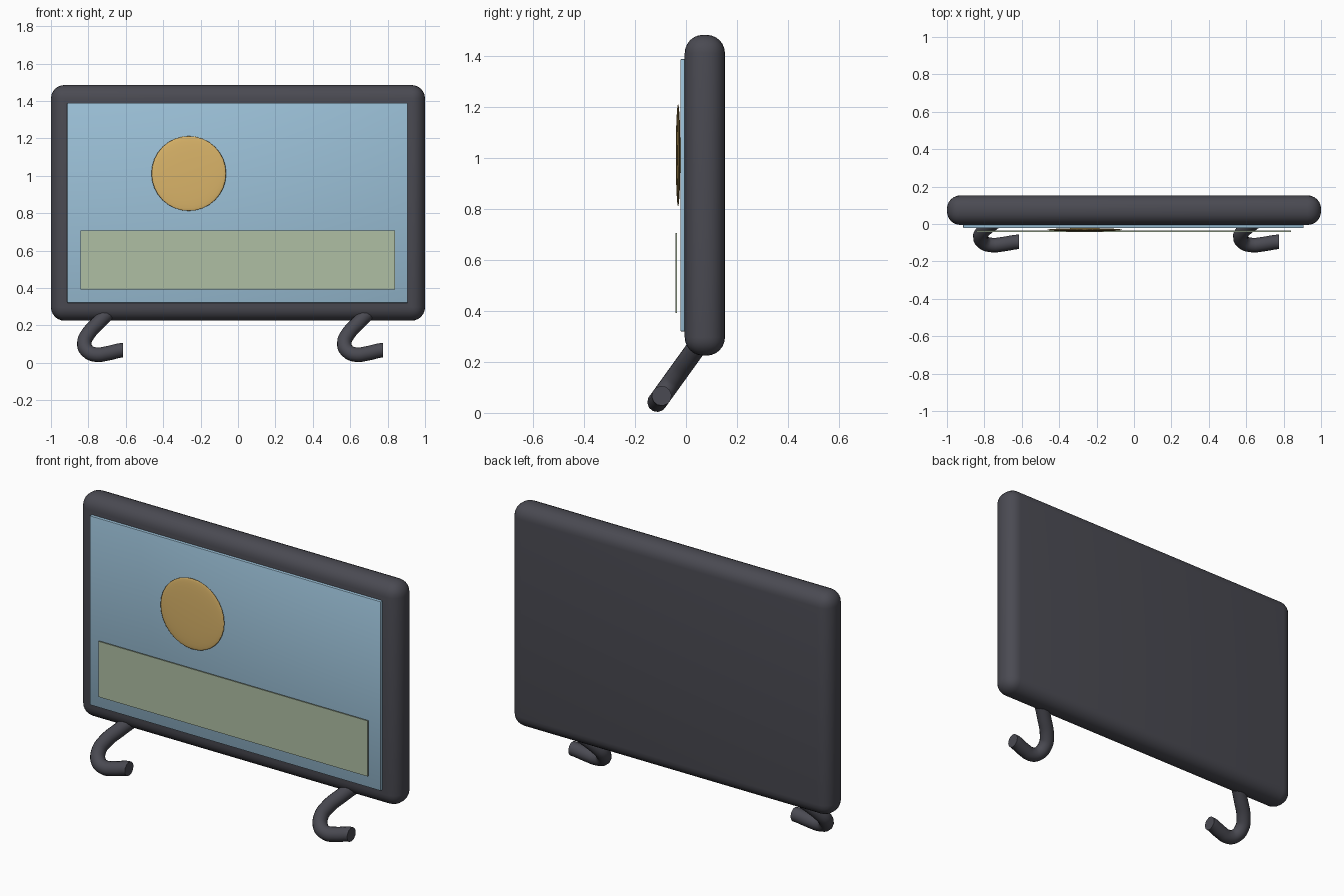
import bpy, math

if "Cube" in bpy.data.objects:
    bpy.data.objects.remove(bpy.data.objects["Cube"])


def material(name, rgb):
    m = bpy.data.materials.new(name)
    lin = [((c / 255 + 0.055) / 1.055) ** 2.4 for c in rgb]
    m.diffuse_color = (*lin, 1)
    m.use_nodes = True
    m.node_tree.nodes["Principled BSDF"].inputs["Base Color"].default_value = m.diffuse_color
    return m


DARK = material("charcoal", (74, 74, 82))
BLUE = material("sky_blue", (155, 192, 215))
GREEN = material("sage_green", (175, 191, 164))
GOLD = material("gold", (218, 180, 105))


def box(name, x, y, z, mat, bevel=0, segments=1):
    """Box from (min, max) ranges, with optional rounded edges."""
    bpy.ops.mesh.primitive_cube_add(size=1, location=[sum(r) / 2 for r in (x, y, z)])
    ob = bpy.context.object
    ob.name = name
    ob.scale = [r[1] - r[0] for r in (x, y, z)]
    bpy.ops.object.transform_apply(location=False, rotation=False, scale=True)
    ob.data.materials.append(mat)
    if bevel:
        b = ob.modifiers.new("round", 'BEVEL')
        b.width, b.segments = bevel, segments
        bpy.ops.object.modifier_apply(modifier=b.name)
        bpy.ops.object.shade_smooth_by_angle(angle=math.radians(35))
    return ob


# Rounded casing, display panel and landscape strip
box("casing", (-1, 1), (-0.005, 0.153), (0.225, 1.485), DARK, 0.072, 6)
box("screen", (-0.913, 0.907), (-0.022, 0.0), (0.32, 1.39), BLUE, 0.004, 2)
box("ground_strip", (-0.843, 0.84), (-0.042, -0.035), (0.392, 0.706), GREEN)

# Flattened sun disc
bpy.ops.mesh.primitive_uv_sphere_add(segments=32, ring_count=16, radius=1,
                                     location=(-0.263, -0.031, 1.012))
sun = bpy.context.object
sun.name = "sun"
sun.scale = (0.2, 0.009, 0.2)
bpy.ops.object.transform_apply(location=False, rotation=False, scale=True)
sun.data.materials.append(GOLD)
bpy.ops.object.shade_smooth()

# Hooked tubular feet, lying in a plane that leans forward
HOOK = [(-0.69, 0.27), (-0.745, 0.215), (-0.803, 0.152), (-0.822, 0.105),
        (-0.802, 0.06), (-0.755, 0.043), (-0.70, 0.05), (-0.614, 0.067)]


def foot(name, dx):
    cu = bpy.data.curves.new(name, 'CURVE')
    cu.dimensions = '3D'
    cu.bevel_depth, cu.bevel_resolution = 0.039, 4
    cu.resolution_u = 6
    cu.use_fill_caps = True
    sp = cu.splines.new('BEZIER')
    sp.bezier_points.add(len(HOOK) - 1)
    for p, (x, z) in zip(sp.bezier_points, HOOK):
        p.co = (x + dx, -0.097 + (z - 0.065) * 0.72, z)
        p.handle_left_type = p.handle_right_type = 'AUTO'
    # Square the open end off along x
    end = sp.bezier_points[-1]
    end.handle_left_type = end.handle_right_type = 'FREE'
    end.handle_left = end.co - type(end.co)((0.03, 0, 0))
    end.handle_right = end.co + type(end.co)((0.03, 0, 0))
    ob = bpy.data.objects.new(name, cu)
    bpy.context.collection.objects.link(ob)
    bpy.ops.object.select_all(action='DESELECT')
    ob.select_set(True)
    bpy.context.view_layer.objects.active = ob
    bpy.ops.object.convert(target='MESH')
    ob = bpy.context.object
    ob.data.materials.clear()
    ob.data.materials.append(DARK)
    bpy.ops.object.shade_smooth_by_angle(angle=math.radians(40))


foot("left_foot", 0)
foot("right_foot", 1.39)
